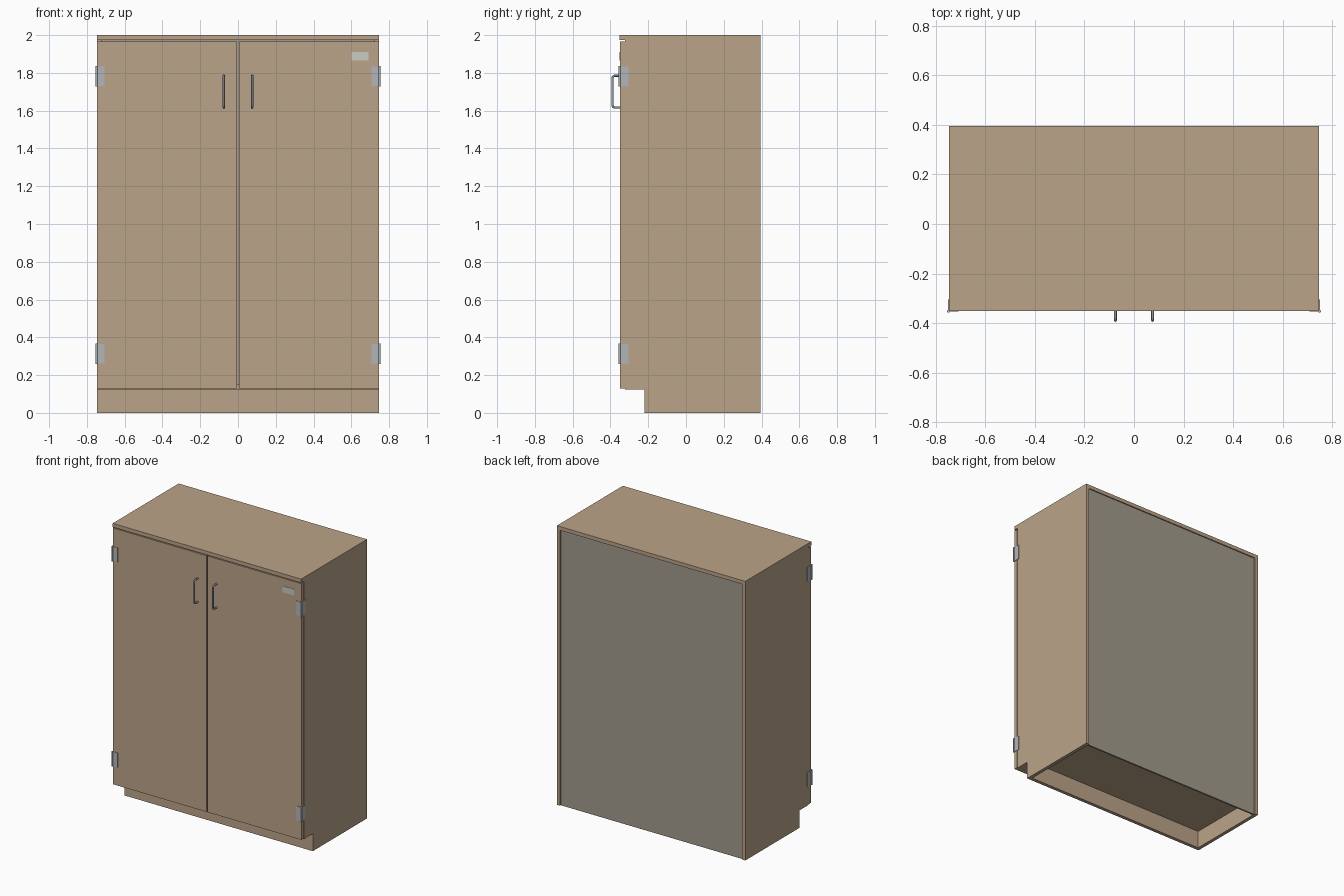
import bpy, bmesh, math
from mathutils import Vector

if "Cube" in bpy.data.objects:
    bpy.data.objects.remove(bpy.data.objects["Cube"])


def material(name, rgb):
    m = bpy.data.materials.new(name)
    m.diffuse_color = (*rgb, 1)
    m.use_nodes = True
    m.node_tree.nodes["Principled BSDF"].inputs["Base Color"].default_value = m.diffuse_color
    return m


WOOD = material("wood", (0.50, 0.37, 0.25))
BACK = material("back_board", (0.36, 0.33, 0.27))
STEEL = material("steel", (0.45, 0.47, 0.48))
DARK_STEEL = material("dark_steel", (0.30, 0.33, 0.36))
LABEL = material("label", (0.60, 0.60, 0.55))


def add(name, bm, mat):
    bmesh.ops.recalc_face_normals(bm, faces=bm.faces)
    me = bpy.data.meshes.new(name)
    bm.to_mesh(me)
    bm.free()
    ob = bpy.data.objects.new(name, me)
    bpy.context.collection.objects.link(ob)
    me.materials.append(mat)
    return ob


def box(name, x, y, z, mat):
    """Box from (min, max) ranges."""
    bm = bmesh.new()
    bmesh.ops.create_cube(bm, size=1)
    for v in bm.verts:
        v.co = Vector([(r[0] + r[1]) / 2 + c * (r[1] - r[0])
                       for c, r in zip(v.co, (x, y, z))])
    return add(name, bm, mat)


def span(s, a, b):
    """x range mirrored to side s."""
    return tuple(sorted((s * a, s * b)))


# Carcass
W, T = 0.747, 0.025
DOOR_BACK, REAR, KICK = -0.322, 0.395, -0.22
box("top_panel", (-W, W), (-0.352, REAR), (1.973, 2.0), WOOD)
box("floor_panel", (-W + T, W - T), (DOOR_BACK, REAR - 0.02), (0.125, 0.15), WOOD)
box("toe_kick", (-W + T, W - T), (KICK, KICK + T), (0, 0.125), WOOD)
box("back_panel", (-W + T, W - T), (REAR - 0.02, REAR - 0.008), (0, 1.973), BACK)

# Side panels with the toe-kick notch
profile = [(KICK, 0), (REAR, 0), (REAR, 1.973), (DOOR_BACK, 1.973),
           (DOOR_BACK, 0.125), (KICK, 0.125)]
for s, side in ((-1, "left"), (1, "right")):
    bm = bmesh.new()
    face = bm.faces.new([bm.verts.new((s * W, y, z)) for y, z in profile])
    out = bmesh.ops.extrude_face_region(bm, geom=[face])
    for v in out["geom"]:
        if isinstance(v, bmesh.types.BMVert):
            v.co.x -= s * T
    add(side + "_side_panel", bm, WOOD)

    # Door
    box(side + "_door", span(s, 0.005, W), (-0.35, DOOR_BACK - 0.001),
        (0.13, 1.966), WOOD)

    # Bow handle
    cu = bpy.data.curves.new(side + "_handle", "CURVE")
    cu.dimensions = "3D"
    cu.bevel_depth = 0.006
    cu.bevel_resolution = 2
    cu.use_fill_caps = True
    sp = cu.splines.new("POLY")
    path = [(-0.345, 1.617)]
    for cz, a0 in ((1.629, -90), (1.773, 180)):
        for i in range(5):
            a = math.radians(a0 - i * 22.5)
            path.append((-0.377 + 0.012 * math.cos(a), cz + 0.012 * math.sin(a)))
    path.append((-0.345, 1.785))
    sp.points.add(len(path) - 1)
    for p, (y, z) in zip(sp.points, path):
        p.co = (s * 0.075, y, z, 1)
    handle = bpy.data.objects.new(side + "_handle", cu)
    bpy.context.collection.objects.link(handle)
    cu.materials.append(DARK_STEEL)

    # Wrap-around hinges: front leaf, side leaf and knuckle
    for zc, level in ((0.313, "lower"), (1.783, "upper")):
        n = f"{side}_{level}_hinge_"
        z = (zc - 0.052, zc + 0.052)
        box(n + "front_leaf", span(s, 0.708, 0.75), (-0.353, -0.349), z, STEEL)
        box(n + "side_leaf", span(s, 0.746, 0.75), (-0.353, -0.305), z, STEEL)
        bpy.ops.mesh.primitive_cylinder_add(
            vertices=16, radius=0.006, depth=0.108, location=(s * 0.749, -0.352, zc))
        pin = bpy.context.object
        pin.name = n + "knuckle"
        pin.data.materials.append(STEEL)
        bpy.ops.object.shade_smooth_by_angle()

# Blank label plate on the right door
box("label_plate", (0.60, 0.69), (-0.352, -0.349), (1.866, 1.911), LABEL)
